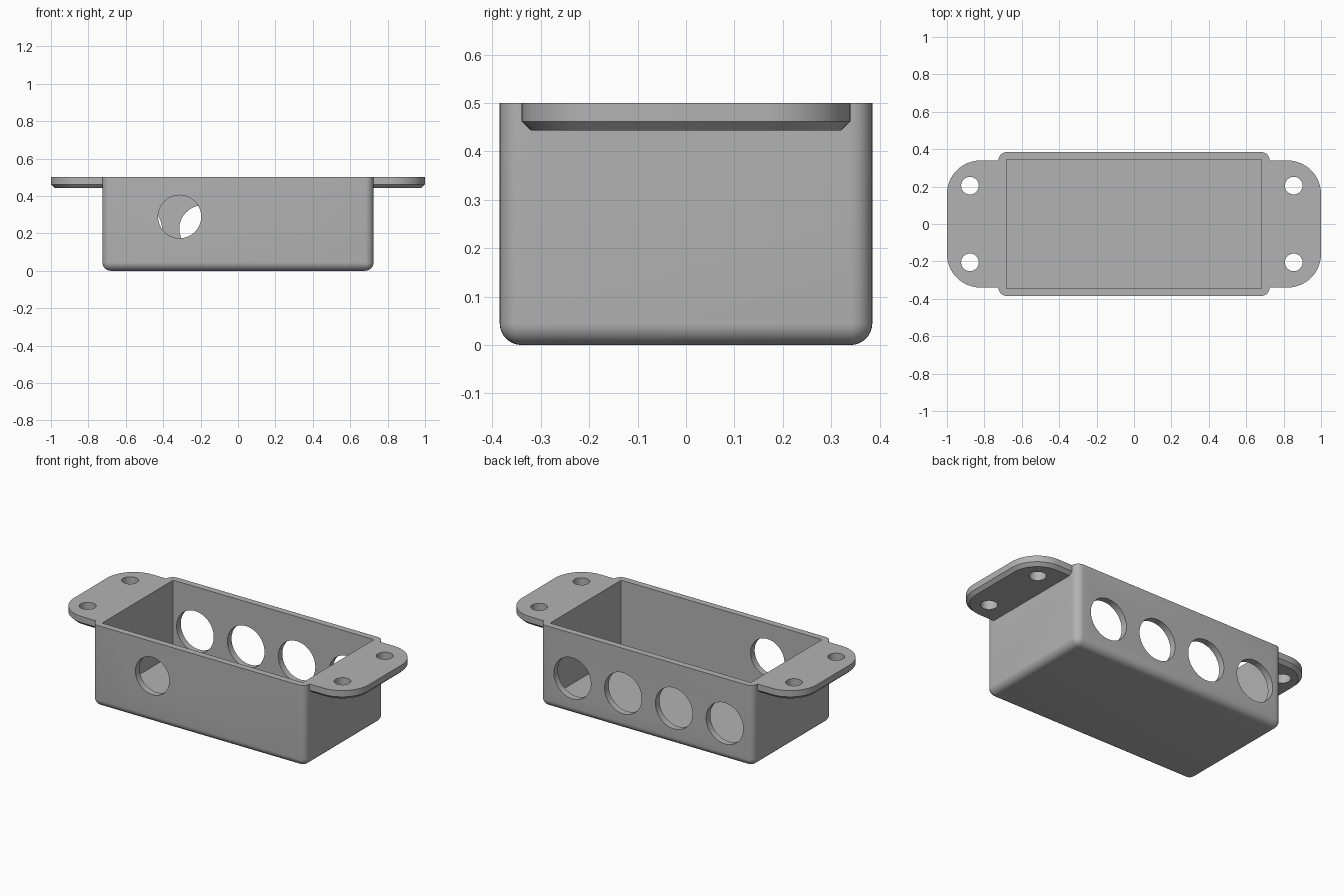
import bpy, bmesh
from math import cos, sin, pi, radians
from mathutils import Matrix

cube = bpy.data.objects.get("Cube")
if cube:
    bpy.data.objects.remove(cube, do_unlink=True)

HALF_X, HALF_Y, HEIGHT, WALL = 0.725, 0.385, 0.5, 0.04

grey = bpy.data.materials.new("light_grey")
grey.use_nodes = True
colour = (0.45, 0.45, 0.45, 1)
grey.diffuse_color = colour
grey.node_tree.nodes["Principled BSDF"].inputs["Base Color"].default_value = colour


def finish(name, bm):
    bmesh.ops.recalc_face_normals(bm, faces=bm.faces)
    mesh = bpy.data.meshes.new(name)
    bm.to_mesh(mesh)
    bm.free()
    mesh.materials.append(grey)
    obj = bpy.data.objects.new(name, mesh)
    bpy.context.collection.objects.link(obj)
    return obj


def block(name, hx, hy, z0, z1, radius=0):
    """Box whose upright and bottom edges may be rounded."""
    bm = bmesh.new()
    bmesh.ops.create_cube(bm, size=1)
    for v in bm.verts:
        v.co = (v.co.x * 2 * hx, v.co.y * 2 * hy, z1 if v.co.z > 0 else z0)
    if radius:
        edges = [e for e in bm.edges if min(v.co.z for v in e.verts) < z1 - 0.01]
        bmesh.ops.bevel(bm, geom=edges, offset=radius, segments=8,
                        profile=0.5, affect='EDGES')
    return finish(name, bm)


def cylinder(name, radius, depth, matrix):
    bm = bmesh.new()
    bmesh.ops.create_cone(bm, cap_ends=True, segments=64, radius1=radius,
                          radius2=radius, depth=depth, matrix=matrix)
    return finish(name, bm)


def mounting_ear(name, side):
    """Plate with two large outer corners and a chamfered underside."""
    corner, root = 0.18, 0.70
    rings = []
    bm = bmesh.new()
    for z, inset in ((HEIGHT, 0), (0.462, 0), (0.443, 0.02)):
        outline = [(root, -0.34 + inset)]
        for cy, start in ((-0.34 + corner, -pi / 2), (0.34 - corner, 0)):
            for i in range(17):
                a = start + i * pi / 32
                r = corner - inset
                outline.append((1 - corner + r * cos(a), cy + r * sin(a)))
        outline.append((root, 0.34 - inset))
        rings.append([bm.verts.new((side * x, y, z)) for x, y in outline])
    for upper, lower in zip(rings, rings[1:]):
        for i in range(len(upper)):
            j = (i + 1) % len(upper)
            bm.faces.new((upper[i], upper[j], lower[j], lower[i]))
    bm.faces.new(rings[0])
    bm.faces.new(rings[-1])
    return finish(name, bm)


def combine(target, other, operation):
    mod = target.modifiers.new(operation.lower(), 'BOOLEAN')
    mod.operation, mod.solver, mod.object = operation, 'EXACT', other
    bpy.context.view_layer.objects.active = target
    bpy.ops.object.modifier_apply(modifier=mod.name)
    bpy.data.objects.remove(other, do_unlink=True)


# Box body with the two mounting ears
box = block("enclosure_box", HALF_X, HALF_Y, 0, HEIGHT, 0.045)
for side, label in ((1, "left"), (-1, "right")):
    combine(box, mounting_ear(label + "_mounting_ear", side), 'UNION')

# Open cavity
combine(box, block("cavity_cutter", HALF_X - 0.043, HALF_Y - WALL, 0.045, 0.7),
        'DIFFERENCE')

# Screw holes in the ears
for x in (-0.877, 0.854):
    for y in (-0.205, 0.205):
        combine(box, cylinder("screw_hole_cutter", 0.047, 0.4,
                              Matrix.Translation((x, y, HEIGHT))), 'DIFFERENCE')

# One round opening in front, a row of four behind
openings = [(-0.312, -HALF_Y, 0.289, 0.115)]
openings += [(-0.015 + (i - 1.5) * 0.345, HALF_Y, 0.224, 0.126) for i in range(4)]
for x, y, z, radius in openings:
    place = Matrix.Translation((x, y, z)) @ Matrix.Rotation(pi / 2, 4, 'X')
    combine(box, cylinder("opening_cutter", radius, 0.3, place), 'DIFFERENCE')

# Smooth the rounded edges, keep rims crisp
bpy.ops.object.select_all(action='DESELECT')
box.select_set(True)
bpy.context.view_layer.objects.active = box
bpy.ops.object.shade_smooth_by_angle(angle=radians(30))
